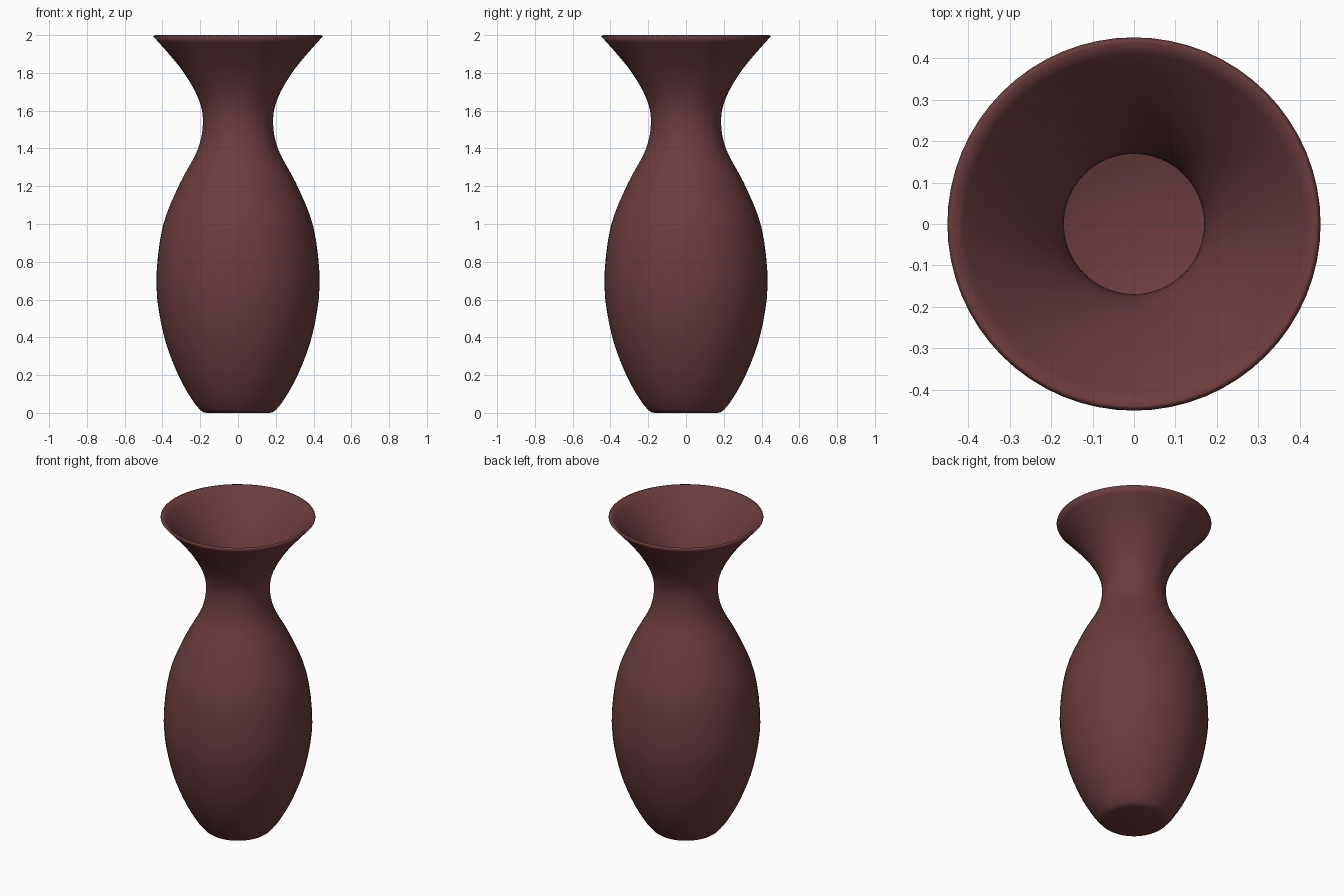
import bpy, bmesh, math
from mathutils import Vector
from mathutils.geometry import interpolate_bezier

if "Cube" in bpy.data.objects:
    bpy.data.objects.remove(bpy.data.objects["Cube"])

WALL = 0.017
SEGMENTS = 64

# Outer silhouette (radius, height), base to rim
keys = [Vector((r, z, 0)) for r, z in [
    (0.20, 0.015), (0.25, 0.08), (0.325, 0.22), (0.395, 0.42), (0.432, 0.68),
    (0.40, 0.98), (0.31, 1.21), (0.215, 1.39), (0.186, 1.53), (0.208, 1.66),
    (0.30, 1.82), (0.45, 1.995)]]


def smooth_path(points, steps):
    """Catmull-Rom curve through the points."""
    last = len(points) - 1
    tangents = [(points[min(i + 1, last)] - points[max(i - 1, 0)]) / 6
                for i in range(last + 1)]
    path = [points[0]]
    for i in range(last):
        path += interpolate_bezier(points[i], points[i] + tangents[i],
                                   points[i + 1] - tangents[i + 1],
                                   points[i + 1], steps + 1)[1:]
    return path


def inset(path, distance):
    """Move the silhouette inward along its normals."""
    result = []
    for i, p in enumerate(path):
        t = (path[min(i + 1, len(path) - 1)] - path[max(i - 1, 0)]).normalized()
        result.append(p + Vector((-t.y, t.x, 0)) * distance)
    return result


# Closed profile: foot, outer wall, rim, inner wall, floor
outer = smooth_path(keys, 4)
inner = [p for p in inset(outer, WALL) if p.y > 0.03]
inner[-1].y = 2.0
profile = [Vector((0, 0, 0)), Vector((0.165, 0, 0)), Vector((0.185, 0.004, 0))]
profile += outer
profile += list(reversed(inner))
profile += [Vector((0.17, 0.02, 0)), Vector((0, 0.018, 0))]

# Lathe the vase
bm = bmesh.new()
verts = [bm.verts.new((p.x, 0, p.y)) for p in profile]
edges = [bm.edges.new(pair) for pair in zip(verts, verts[1:])]
bmesh.ops.spin(bm, geom=verts + edges, cent=(0, 0, 0), axis=(0, 0, 1),
               angle=math.tau, steps=SEGMENTS, use_merge=True)
bmesh.ops.remove_doubles(bm, verts=bm.verts, dist=0.0005)
bmesh.ops.recalc_face_normals(bm, faces=bm.faces)
for face in bm.faces:
    face.smooth = True
mesh = bpy.data.meshes.new("vase")
bm.to_mesh(mesh)
bm.free()
vase = bpy.data.objects.new("vase", mesh)
bpy.context.collection.objects.link(vase)

# Dark red-brown glaze
glaze = bpy.data.materials.new("glaze")
glaze.diffuse_color = (0.15, 0.045, 0.045, 1)
glaze.use_nodes = True
glaze.node_tree.nodes["Principled BSDF"].inputs["Base Color"].default_value = glaze.diffuse_color
mesh.materials.append(glaze)
